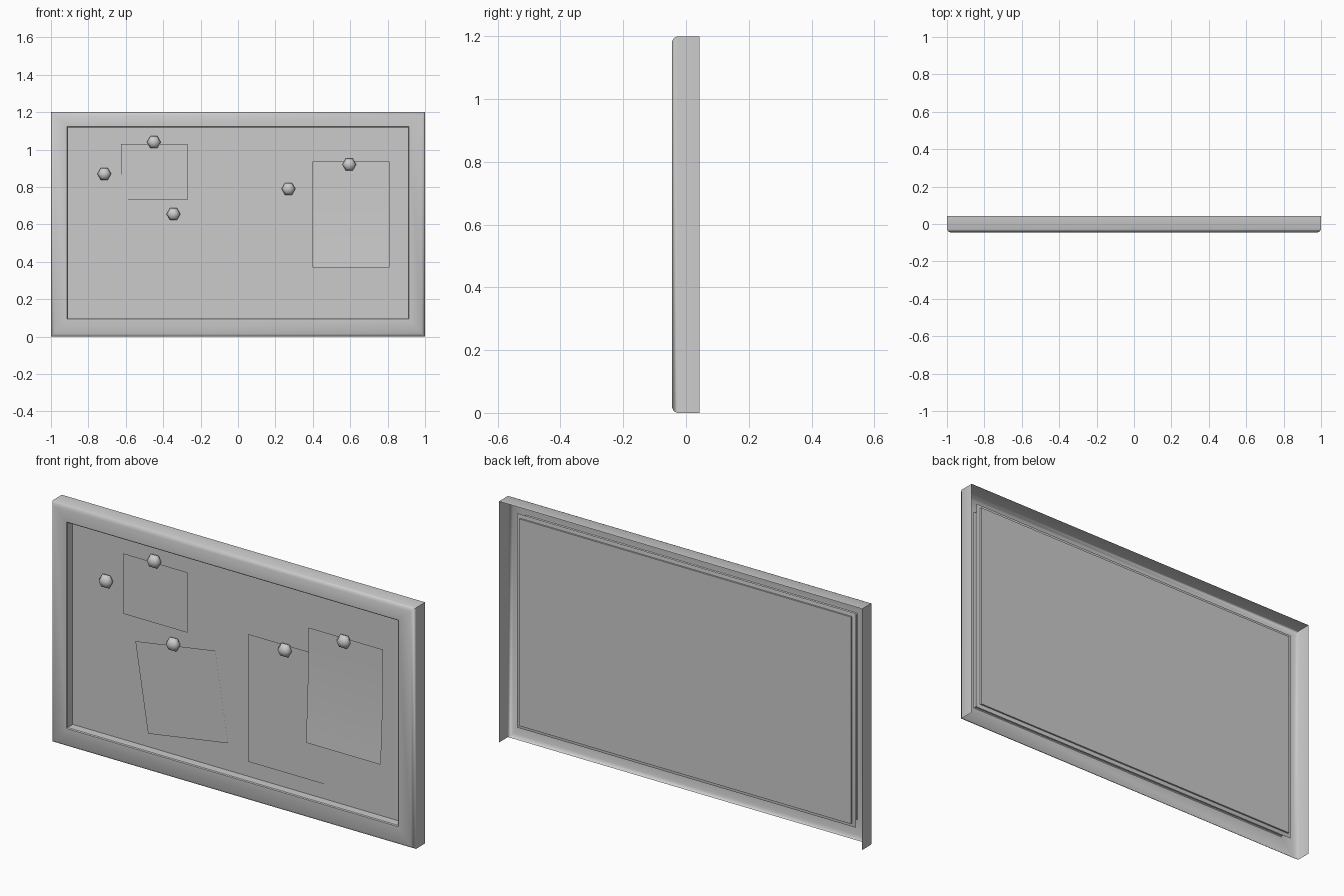
import bpy, bmesh, math
from mathutils import Vector, Matrix

cube = bpy.data.objects.get("Cube")
if cube:
    bpy.data.objects.remove(cube, do_unlink=True)

grey = bpy.data.materials.new("plain_grey")
grey.use_nodes = True
colour = (0.6, 0.6, 0.6, 1)
grey.diffuse_color = colour
grey.node_tree.nodes["Principled BSDF"].inputs["Base Color"].default_value = colour

HALF_W, HEIGHT = 1.0, 1.2
MID = HEIGHT / 2


def finish(name, bm, smooth=None):
    mesh = bpy.data.meshes.new(name)
    bm.to_mesh(mesh)
    bm.free()
    mesh.materials.append(grey)
    obj = bpy.data.objects.new(name, mesh)
    bpy.context.collection.objects.link(obj)
    if smooth:
        bpy.ops.object.select_all(action='DESELECT')
        obj.select_set(True)
        bpy.context.view_layer.objects.active = obj
        bpy.ops.object.shade_smooth_by_angle(angle=math.radians(smooth))
    return obj


# Frame: a hollow moulding, open at the back and underneath
def build_frame():
    bm = bmesh.new()
    profile = [(0, 0.043), (0, -0.028), (0.006, -0.039), (0.017, -0.045),
               (0.086, -0.045), (0.09, -0.041), (0.09, 0.0), (0.067, -0.004)]
    rings = []
    for inset, y in profile:
        w, h = HALF_W - inset, MID - inset
        lift = 0.008 if inset > 0.05 else 0
        rings.append([bm.verts.new((sx * w, y, MID + lift + sz * h))
                      for sx, sz in ((-1, -1), (1, -1), (1, 1), (-1, 1))])
    for k, (a, b) in enumerate(zip(rings, rings[1:])):
        for i in range(4):
            if k == 0 and i == 0:
                continue
            j = (i + 1) % 4
            bm.faces.new((a[i], a[j], b[j], b[i]))
    finish("frame", bm, 40)


# Backing board set into the frame
def build_board():
    bm = bmesh.new()
    bmesh.ops.create_cube(bm, size=1)
    bmesh.ops.scale(bm, vec=(1.826, 0.008, 1.03), verts=bm.verts)
    bmesh.ops.translate(bm, vec=(0, 0.004, MID + 0.008), verts=bm.verts)
    finish("board", bm)


# Sheet of paper, optionally turned and curling forward at its lower edge
def build_paper(name, x, z, w, h, y, turn=0, curl=0):
    bm = bmesh.new()
    rot = Matrix.Rotation(math.radians(turn), 3, 'Y')
    steps = 8 if curl else 1
    rows = []
    for i in range(steps + 1):
        t = i / steps
        rows.append([bm.verts.new(rot @ Vector((s * w / 2, -curl * t * t, h / 2 - h * t))
                                  + Vector((x, y, z))) for s in (-1, 1)])
    for a, b in zip(rows, rows[1:]):
        bm.faces.new((a[0], b[0], b[1], a[1]))
    finish(name, bm, 30)


# Round paper disc
def build_disc():
    bm = bmesh.new()
    bmesh.ops.create_circle(bm, cap_ends=True, segments=14, radius=0.155)
    bmesh.ops.rotate(bm, matrix=Matrix.Rotation(math.pi / 2, 3, 'X'), verts=bm.verts)
    bmesh.ops.translate(bm, vec=(0.715, -0.004, 0.285), verts=bm.verts)
    finish("round_paper", bm)


# Six-sided push pin
def build_pin(name, x, z):
    bm = bmesh.new()
    bmesh.ops.create_uvsphere(bm, u_segments=6, v_segments=4, radius=0.037)
    bmesh.ops.rotate(bm, matrix=Matrix.Rotation(math.pi / 6, 3, 'Z'), verts=bm.verts)
    bmesh.ops.rotate(bm, matrix=Matrix.Rotation(math.pi / 2, 3, 'X'), verts=bm.verts)
    bmesh.ops.scale(bm, vec=(1, 0.7, 1), verts=bm.verts)
    bmesh.ops.translate(bm, vec=(x, -0.018, z), verts=bm.verts)
    finish(name, bm, 60)


build_frame()
build_board()
build_paper("left_note", -0.715, 0.678, 0.253, 0.375, -0.004)
build_paper("upper_note", -0.447, 0.88, 0.355, 0.3, -0.012)
build_paper("tilted_note", -0.306, 0.422, 0.445, 0.447, -0.006, turn=-9)
build_paper("middle_sheet", 0.27, 0.492, 0.415, 0.635, -0.006)
build_paper("right_sheet", 0.604, 0.653, 0.412, 0.565, -0.015, curl=0.02)
build_disc()
for n, (px, pz) in enumerate([(-0.715, 0.87), (-0.45, 1.04), (-0.345, 0.655),
                              (0.27, 0.79), (0.595, 0.92)]):
    build_pin(f"push_pin_{n + 1}", px, pz)
